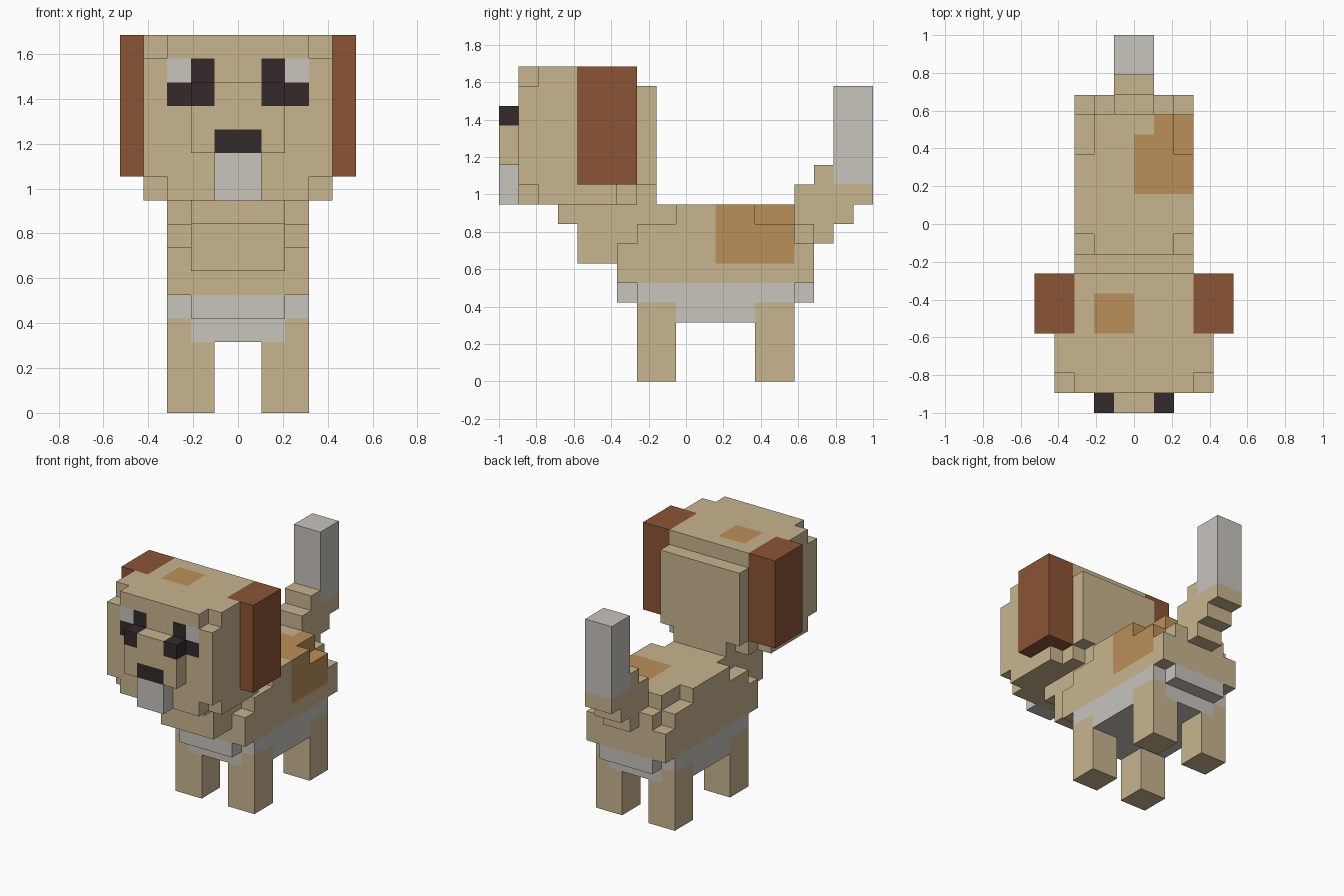
import bpy
import bmesh
from mathutils import Vector

if "Cube" in bpy.data.objects:
    bpy.data.objects.remove(bpy.data.objects["Cube"], do_unlink=True)

UNIT = 2 / 19          # block size: the model is 19 blocks long
COLOURS = {
    "tan_fur": (0.578, 0.462, 0.279),
    "brown_ear": (0.258, 0.089, 0.036),
    "orange_patch": (0.497, 0.279, 0.098),
    "white_fur": (0.578, 0.546, 0.503),
    "dark_features": (0.036, 0.024, 0.024),
}
TAN, BROWN, ORANGE, WHITE, DARK = range(len(COLOURS))


def make_material(name, rgb):
    mat = bpy.data.materials.new(name)
    mat.use_nodes = True
    mat.diffuse_color = (*rgb, 1)
    bsdf = mat.node_tree.nodes["Principled BSDF"]
    bsdf.inputs["Base Color"].default_value = (*rgb, 1)
    bsdf.inputs["Roughness"].default_value = 0.9
    return mat


materials = [make_material(n, c) for n, c in COLOURS.items()]
cells = {}             # block position -> (part name, colour)


def span(x, y, z):
    return [(i, j, k) for i in range(*x) for j in range(*y) for k in range(*z)]


def fill(part, colour, x, y, z):
    """Add a box of blocks to a part."""
    for c in span(x, y, z):
        cells[c] = (part, colour)


def paint(colour, x, y, z):
    """Recolour the blocks already in a box."""
    for c in span(x, y, z):
        if c in cells:
            cells[c] = (cells[c][0], colour)


def carve(x, y, z):
    for c in span(x, y, z):
        cells.pop(c, None)


# Body: a box with stepped ends and back
fill("body", TAN, (-3, 3), (7, 15), (3, 8))
fill("body", TAN, (-2, 2), (6, 16), (4, 8))
fill("body", TAN, (-3, 3), (6, 16), (5, 7))
fill("body", TAN, (-2, 2), (7, 15), (8, 9))
fill("body", TAN, (-3, 3), (9, 13), (8, 9))
paint(WHITE, (-3, 3), (6, 16), (3, 5))
paint(ORANGE, (0, 3), (11, 15), (6, 9))
paint(TAN, (0, 1), (14, 15), (6, 9))

# Neck
fill("neck", TAN, (-2, 2), (4, 7), (6, 8))
fill("neck", TAN, (-2, 2), (3, 8), (8, 10))

# Head with clipped corners and a back slab
fill("head", TAN, (-4, 4), (1, 7), (9, 16))
fill("head", TAN, (-3, 3), (7, 8), (10, 15))
for x in (-4, 3):
    for y in (1, 6):
        for z in (9, 15):
            carve((x, x + 1), (y, y + 1), (z, z + 1))
paint(ORANGE, (-2, 0), (4, 6), (15, 16))

# Muzzle, mouth and chin
fill("muzzle", TAN, (-2, 2), (0, 1), (11, 14))
fill("muzzle", DARK, (-1, 1), (0, 1), (11, 12))
fill("chin", WHITE, (-1, 1), (0, 1), (9, 11))

# Tail rising in steps to a white tip
for step in range(3):
    fill("tail", TAN, (-1, 1), (16 + step, 17 + step), (7 + step, 10))
fill("tail", TAN, (-1, 1), (15, 17), (8, 10))
fill("tail", TAN, (-1, 1), (16, 17), (10, 11))
fill("tail", WHITE, (-1, 1), (17, 19), (10, 15))


def side_range(a, b, left):
    return (a, b) if left else (-b, -a)


# Mirrored parts: eyes, ears and legs
for side, left in (("left", True), ("right", False)):
    paint(DARK, side_range(1, 3, left), (0, 2), (13, 15))
    paint(WHITE, side_range(2, 3, left), (1, 2), (14, 15))
    fill(side + "_ear", BROWN, side_range(3, 5, left), (4, 7), (10, 16))
    for end, y in (("front", (7, 9)), ("back", (13, 15))):
        leg = f"{end}_{side}_leg"
        fill(leg, TAN, side_range(1, 3, left), y, (0, 3))
        fill(leg, TAN, side_range(2, 3, left), y, (3, 4))


def build_part(part):
    """Make one mesh from the exposed block faces, merging flat areas."""
    bm = bmesh.new()
    verts = {}

    def corner(p):
        key = tuple(round(v) for v in p)
        if key not in verts:
            x, y, z = key
            verts[key] = bm.verts.new((x * UNIT, y * UNIT - 1, z * UNIT))
        return verts[key]

    for cell, (owner, colour) in cells.items():
        if owner != part:
            continue
        for axis in range(3):
            for sign in (-1, 1):
                n = Vector((0, 0, 0))
                n[axis] = sign
                beside = tuple(round(a + b) for a, b in zip(cell, n))
                if beside in cells:
                    continue
                u = Vector((0, 0, 0))
                u[(axis + 1) % 3] = 0.5
                v = n.cross(u)
                mid = Vector(cell) + Vector((0.5, 0.5, 0.5)) + n / 2
                loop = (mid - u - v, mid + u - v, mid + u + v, mid - u + v)
                face = bm.faces.new([corner(p) for p in loop])
                face.material_index = colour
    bmesh.ops.dissolve_limit(bm, angle_limit=0.01, verts=bm.verts[:],
                             edges=bm.edges[:], delimit={'MATERIAL'})
    mesh = bpy.data.meshes.new(part)
    for mat in materials:
        mesh.materials.append(mat)
    bm.to_mesh(mesh)
    bm.free()
    bpy.context.collection.objects.link(bpy.data.objects.new(part, mesh))


for part in sorted({owner for owner, _ in cells.values()}):
    build_part(part)
